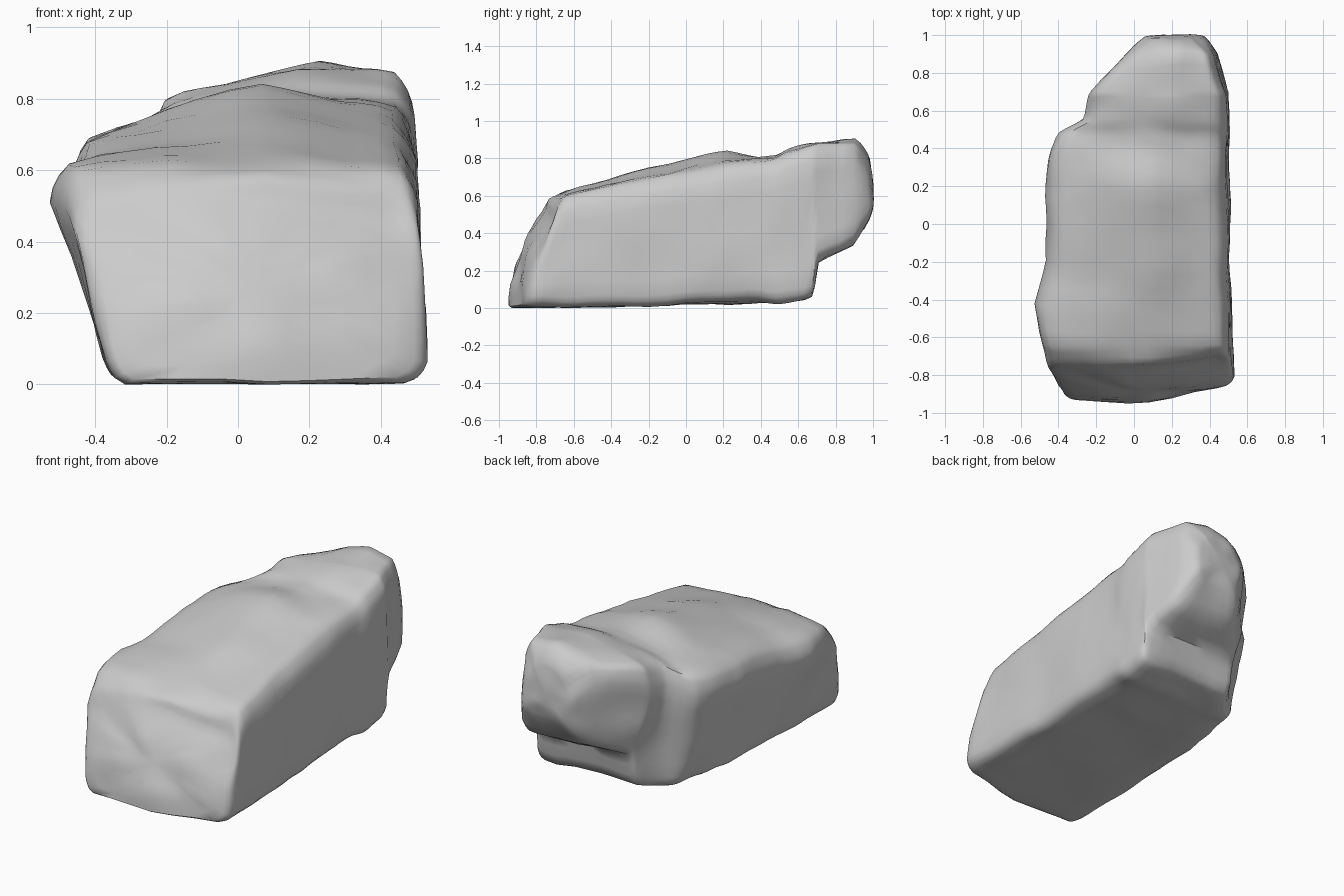
import bpy
import bmesh
import math
from mathutils import Vector, noise

default_cube = bpy.data.objects.get("Cube")
if default_cube:
    bpy.data.objects.remove(default_cube, do_unlink=True)

# Stone colour
stone = bpy.data.materials.new("light grey stone")
stone.use_nodes = True
grey = (0.6, 0.6, 0.6, 1)
stone.diffuse_color = grey
stone.node_tree.nodes["Principled BSDF"].inputs["Base Color"].default_value = grey

# Sections from front to back:
# y, foot left x, widest left x, right x, bottom z, left edge z, ridge z, right edge z
SECTIONS = [
    (-.99, -.34, -.40, .50, .01, .46, .52, .47),
    (-.93, -.36, -.47, .53, 0, .53, .58, .55),
    (-.65, -.37, -.49, .53, 0, .60, .63, .60),
    (-.42, -.37, -.53, .52, .01, .62, .69, .65),
    (-.20, -.36, -.48, .51, .01, .64, .75, .70),
    (.10, -.35, -.47, .51, .02, .68, .82, .75),
    (.22, -.34, -.47, .51, .02, .68, .85, .77),
    (.40, -.32, -.46, .51, .03, .69, .81, .79),
    (.48, -.30, -.41, .51, .03, .70, .82, .80),
    (.55, -.22, -.27, .51, .04, .76, .85, .83),
    (.67, -.14, -.25, .51, .06, .77, .88, .86),
    (.70, -.16, -.24, .51, .26, .78, .88, .87),
    (.90, 0, -.03, .45, .34, .85, .90, .88),
    (.98, .08, .06, .37, .48, .77, .83, .79),
]


def section_points(y, foot, left, right, low, z_left, z_ridge, z_right):
    """Closed outline of the boulder at one station."""
    ridge = left + 0.55 * (right - left)
    outline = [
        (foot + .03, low), ((foot + right) / 2, low), (right - .04, low),
        (right, low + .05), (right - .01, (low + z_right) / 2),
        (right - .02, z_right - .08), (right - .07, z_right),
        ((ridge + right) / 2, z_ridge * .3 + z_right * .7),
        (ridge, z_ridge),
        ((ridge + left) / 2, (z_ridge + z_left) / 2 + .01),
        (left + .04, z_left), (left, z_left - .1),
        (foot * .55 + left * .45, (low + z_left) / 2 - .04), (foot, low + .06),
    ]
    # The front end leans back and is rounded off in plan
    front = max(0, (-.65 - y) / .34)
    points = []
    for x, z in outline:
        lean = .2 * max(0, z / z_ridge) ** 2
        turn = .23 * abs(x + .08)
        points.append(Vector((x, y + front * (lean + turn), z)))
    return points


def bridge(bm, first, second):
    count = len(first)
    for i in range(count):
        j = (i + 1) % count
        bm.faces.new((first[i], first[j], second[j], second[i]))


def cap(bm, ring, bulge):
    """Close an end with a smaller ring and a bulging fan."""
    middle = sum((v.co for v in ring), Vector()) / len(ring)
    out = Vector((0, bulge, 0))
    inner = [bm.verts.new(middle.lerp(v.co, .55) + out * .65) for v in ring]
    bridge(bm, ring, inner)
    centre = bm.verts.new(middle + out)
    for i in range(len(inner)):
        bm.faces.new((inner[i], inner[(i + 1) % len(inner)], centre))


# Boulder body lofted through the sections
bm = bmesh.new()
rings = [[bm.verts.new(p) for p in section_points(*s)] for s in SECTIONS]
for first, second in zip(rings, rings[1:]):
    bridge(bm, first, second)
cap(bm, rings[0], -.07)
cap(bm, rings[-1], .025)
bmesh.ops.subdivide_edges(bm, edges=bm.edges[:], cuts=2, use_grid_fill=True)
for _ in range(2):
    bmesh.ops.smooth_vert(bm, verts=bm.verts[:], factor=.35,
                          use_axis_x=True, use_axis_y=True, use_axis_z=True)

# Worn, uneven surface resting on the ground
for v in bm.verts:
    back = max(0, v.co.y - .5)
    broad = noise.noise_vector(v.co * 3.5) * (.016 + .03 * back)
    fine = noise.noise_vector(v.co * 9) * .008
    v.co += broad + fine
    v.co.z = max(0, v.co.z)

bmesh.ops.recalc_face_normals(bm, faces=bm.faces[:])
mesh = bpy.data.meshes.new("boulder")
bm.to_mesh(mesh)
bm.free()
mesh.materials.append(stone)
boulder = bpy.data.objects.new("boulder", mesh)
bpy.context.collection.objects.link(boulder)

bpy.ops.object.select_all(action='DESELECT')
boulder.select_set(True)
bpy.context.view_layer.objects.active = boulder
bpy.ops.object.shade_smooth_by_angle(angle=math.radians(50))
